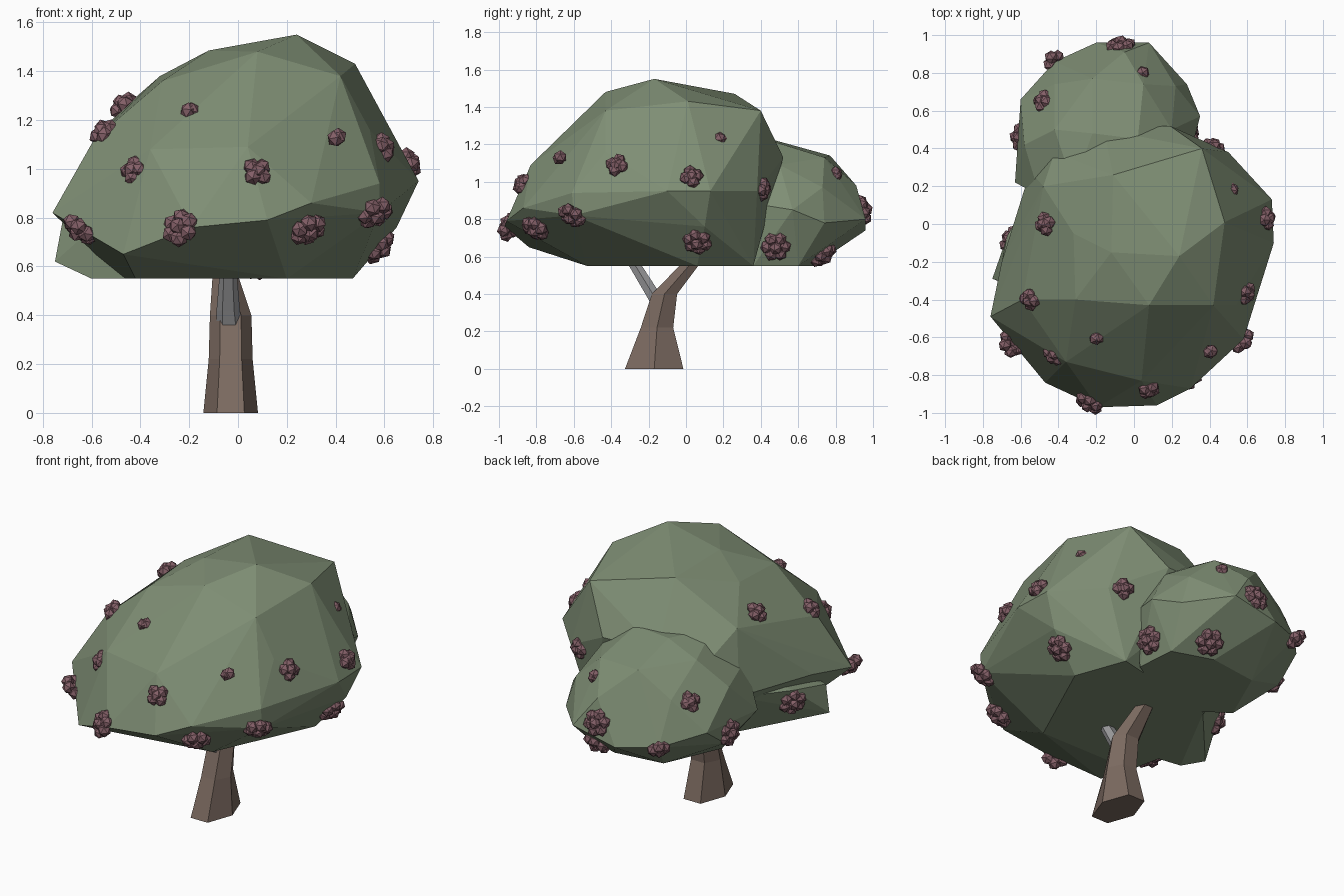
import bpy
import bmesh
import math
import random
from mathutils import Vector, Matrix
from mathutils.bvhtree import BVHTree

random.seed(4)
cube = bpy.data.objects.get("Cube")
if cube:
    bpy.data.objects.remove(cube, do_unlink=True)


def make_material(name, colour):
    mat = bpy.data.materials.new(name)
    mat.use_nodes = True
    rgba = (*colour, 1)
    mat.diffuse_color = rgba
    bsdf = next(n for n in mat.node_tree.nodes if n.type == "BSDF_PRINCIPLED")
    bsdf.inputs["Base Color"].default_value = rgba
    return mat


leaf_green = make_material("leaf green", (0.21, 0.27, 0.175))
bark_brown = make_material("bark brown", (0.2, 0.145, 0.118))
pale_wood = make_material("pale grey wood", (0.34, 0.34, 0.35))
berry_mauve = make_material("berry mauve", (0.23, 0.115, 0.137))


def finish(bm, name, mat):
    """Turn a bmesh into a flat shaded object with one material."""
    bmesh.ops.recalc_face_normals(bm, faces=bm.faces)
    mesh = bpy.data.meshes.new(name)
    bm.to_mesh(mesh)
    bm.free()
    mesh.materials.append(mat)
    obj = bpy.data.objects.new(name, mesh)
    bpy.context.collection.objects.link(obj)
    return obj


def faceted_blob(name, corners, mat):
    """Faceted foliage mass stretched over a few corner points."""
    bm = bmesh.new()
    verts = [bm.verts.new(c) for c in corners]
    bmesh.ops.convex_hull(bm, input=verts)
    loose = [v for v in bm.verts if not v.link_faces]
    bmesh.ops.delete(bm, geom=loose, context="VERTS")
    bmesh.ops.dissolve_limit(bm, angle_limit=math.radians(4),
                             verts=bm.verts, edges=bm.edges)
    tree = BVHTree.FromBMesh(bm)
    finish(bm, name, mat)
    return tree


def limb(name, rings, sides, mat):
    """Tapered limb; each ring is centre x, y, z and half widths in x, y."""
    bm = bmesh.new()
    loops = []
    for x, y, z, rx, ry in rings:
        angles = [math.tau * i / sides for i in range(sides)]
        loops.append([bm.verts.new((x + rx * math.cos(a), y + ry * math.sin(a), z))
                      for a in angles])
    for low, high in zip(loops, loops[1:]):
        for i in range(sides):
            j = (i + 1) % sides
            bm.faces.new((low[i], low[j], high[j], high[i]))
    bm.faces.new(loops[0][::-1])
    bm.faces.new(loops[-1])
    finish(bm, name, mat)


# Large main crown with a flat underside
main_corners = [
    # underside
    (-.42, -.53, .55), (.2, -.53, .55), (.47, .06, .55), (.36, .36, .55),
    (-.33, .2, .55), (-.48, -.25, .55),
    # lower rim
    (-.47, -.84, .65), (.12, -.96, .79), (-.19, -.97, .76),
    (-.59, -.7, .73), (-.76, -.49, .82), (.3, -.87, .86), (.58, -.6, .82),
    (.65, .1, .76), (.74, -.1, .95), (.73, .13, .95), (.5, .38, .95),
    (.58, -.61, .94), (-.7, -.2, .87), (-.55, .28, .88),
    # shoulders
    (.04, -.83, 1.09), (-.36, -.73, 1.08), (-.59, -.4, 1.12), (.54, -.43, 1.16),
    (-.48, .2, 1.24), (.19, .52, 1.13), (-.16, .5, 1.13), (-.42, .38, 1.1),
    # crest
    (-.31, -.4, 1.36), (.08, -.43, 1.48), (.42, -.43, 1.38), (.24, -.17, 1.55),
    (.48, .01, 1.43), (.36, .4, 1.38), (-.11, .26, 1.47), (-.12, -.15, 1.485),
    (-.32, -.05, 1.38),
]
main_tree = faceted_blob("main_crown", main_corners, leaf_green)

# Smaller crown leaning out of the back
back_corners = [
    (.26, .36, .55), (.24, .6, .55), (0, .68, .55), (-.3, .64, .55),
    (-.45, .3, .55), (-.16, .1, .55),
    (-.63, .22, .8), (-.61, .5, .7), (-.6, .66, .82), (-.42, .86, .76),
    (-.2, .96, .74), (.08, .96, .8), (.28, .74, .78), (.35, .57, .85),
    (.3, .38, .88), (.22, .73, .97), (-.05, .91, .98), (-.42, .74, 1),
    (-.58, .42, 1), (.2, .5, 1.09), (.05, .74, 1.13), (-.22, .77, 1.14),
    (-.42, .5, 1.15), (-.22, .48, 1.22), (.02, .45, 1.22),
    (-.5, .15, 1.04), (-.32, .2, 1.2), (0, .2, 1.2),
]
back_tree = faceted_blob("back_crown", back_corners, leaf_green)

# Low bulge under the right-hand side of the main crown
side_corners = [
    (-.75, -.29, .62), (-.6, -.32, .55), (-.4, -.35, .55), (-.33, .19, .55),
    (-.72, -.3, .78), (-.57, -.36, .78), (-.67, -.06, .82), (-.5, .22, .84),
    (-.3, 0, .9),
]
side_tree = faceted_blob("side_crown", side_corners, leaf_green)

# Trunk bending back into the foliage, with a pale forked branch
limb("trunk", [(-.03, -.17, 0, .112, .18), (-.03, -.155, .22, .09, .1),
               (-.03, -.115, .4, .085, .078), (-.05, .015, .55, .055, .058),
               (-.05, .15, .72, .04, .05)], 6, bark_brown)
limb("forked_branch", [(-.035, -.14, .34, .055, .05), (-.04, -.19, .42, .048, .045),
                       (-.04, -.27, .55, .037, .04), (-.04, -.34, .66, .025, .03)],
     6, pale_wood)


# Berry clusters: position on the foliage, number and spread of outer berries
def berry_cluster(bm, spot, count, spread):
    hits = [tree.find_nearest(spot) for tree in (main_tree, back_tree, side_tree)]
    point, normal = min(hits, key=lambda h: h[3])[:2]
    centre = point.lerp(Vector(spot), 0.5)
    turn = normal.to_track_quat("Z", "Y").to_matrix()
    offsets = [Vector((0, 0, spread * 0.4))]
    start = random.random() * math.tau
    for i in range(count):
        a = start + math.tau * i / count
        offsets.append(Vector((math.cos(a), math.sin(a), 0)) * spread)
    for offset in offsets:
        spin = Matrix.Rotation(random.random() * math.tau, 4, "X")
        place = Matrix.Translation(centre + turn @ offset)
        bmesh.ops.create_icosphere(bm, subdivisions=1, radius=0.037,
                                   matrix=place @ spin)


large, medium, small = (6, 0.047), (4, 0.03), (1, 0.012)
clusters = {
    large: [(-.65, -.63, .75), (-.24, -.95, .76), (.3, -.82, .73), (.56, -.61, .82),
            (.58, .06, .68), (.3, .48, .65), (-.07, .95, .85), (-.6, .46, .75),
            (-.65, -.08, .74), (.08, .74, .6)],
    medium: [(-.42, -.69, .99), (.08, -.88, .99), (-.55, -.4, 1.15), (-.48, 0, 1.27),
             (.6, -.37, 1.09), (.71, .03, 1.03), (.42, .41, .96), (-.48, .65, .97),
             (-.43, .87, .75)],
    small: [(-.2, -.6, 1.23), (.43, -.7, 1.15), (.5, .17, 1.22), (.04, .79, 1.04)],
}
berries = bmesh.new()
for (count, spread), spots in clusters.items():
    for spot in spots:
        berry_cluster(berries, spot, count, spread)
finish(berries, "berry_clusters", berry_mauve)
